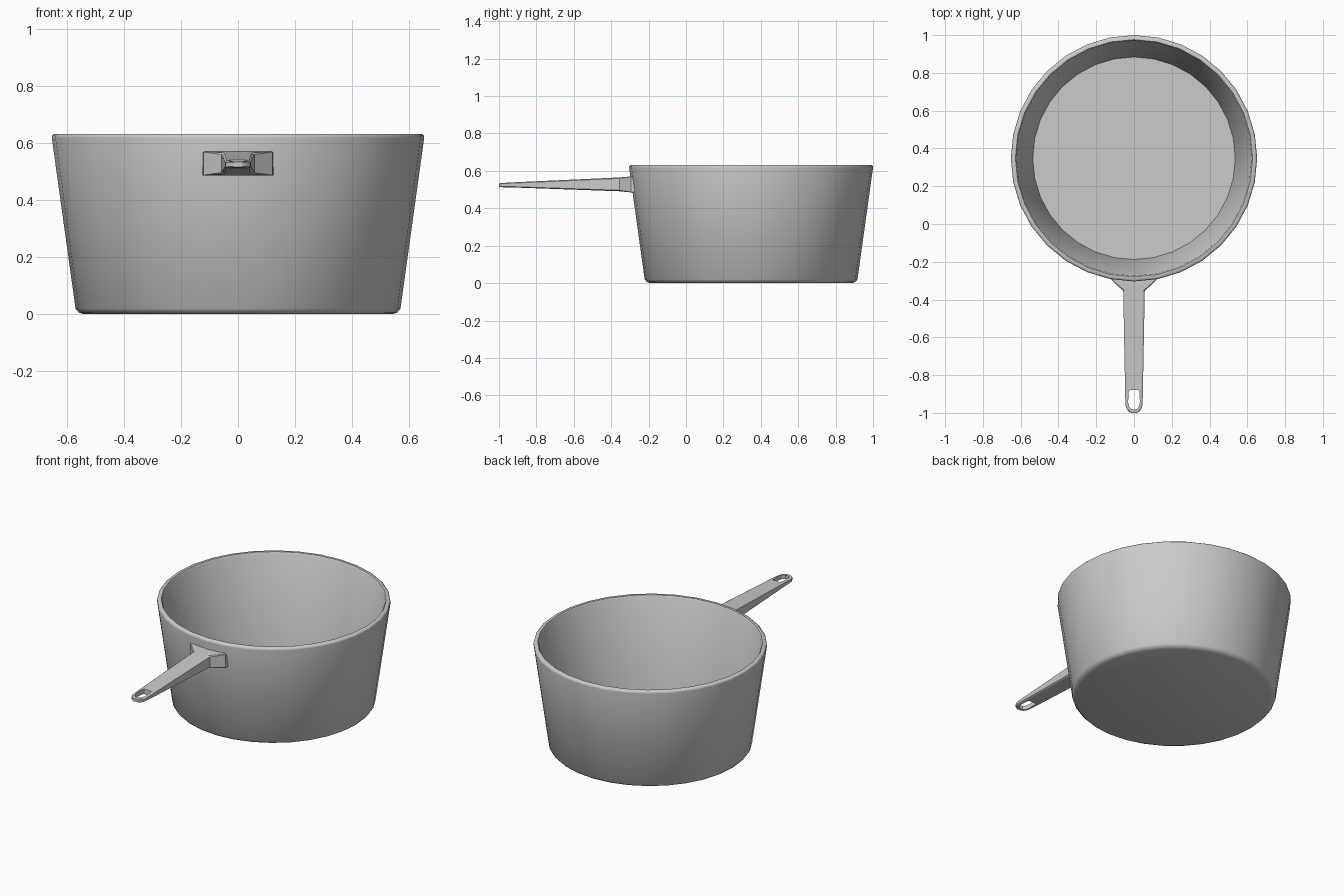
import bpy, bmesh, math

if "Cube" in bpy.data.objects:
    bpy.data.objects.remove(bpy.data.objects["Cube"])

PAN_Y = 0.348
SIDES = 32


def make_object(name, bm):
    bmesh.ops.recalc_face_normals(bm, faces=bm.faces)
    mesh = bpy.data.meshes.new(name)
    bm.to_mesh(mesh)
    bm.free()
    obj = bpy.data.objects.new(name, mesh)
    bpy.context.collection.objects.link(obj)
    return obj


def loft(name, rings):
    """Skin a list of equal-length closed rings and cap both ends."""
    bm = bmesh.new()
    loops = [[bm.verts.new(p) for p in ring] for ring in rings]
    for a, b in zip(loops, loops[1:]):
        n = len(a)
        for i in range(n):
            j = (i + 1) % n
            bm.faces.new((a[i], a[j], b[j], b[i]))
    bm.faces.new(loops[0])
    bm.faces.new(loops[-1])
    return make_object(name, bm)


def smooth(obj, degrees):
    bpy.ops.object.select_all(action='DESELECT')
    obj.select_set(True)
    bpy.context.view_layer.objects.active = obj
    bpy.ops.object.shade_smooth_by_angle(angle=math.radians(degrees))


def circle(r, z):
    return [(r * math.cos(2 * math.pi * i / SIDES),
             PAN_Y + r * math.sin(2 * math.pi * i / SIDES), z) for i in range(SIDES)]


# Pan body: outer base, flared wall, rounded rim, inner wall and floor
profile = [(0.54, 0), (0.557, 0.006), (0.569, 0.02), (0.652, 0.617), (0.651, 0.626),
           (0.644, 0.632), (0.628, 0.632), (0.622, 0.622), (0.536, 0.025)]
pan = loft("pan_body", [circle(r, z) for r, z in profile])
smooth(pan, 50)


# Handle: chamfered sections as (y, half width, bottom, top, chamfer)
def section(y, w, lo, hi, c):
    d = c * 0.6
    pts = [(-w, lo + d), (-w + c, lo), (w - c, lo), (w, lo + d),
           (w, hi - d), (w - c, hi), (-w + c, hi), (-w, hi - d)]
    return [(x, y, z) for x, z in pts]


stations = [(-0.275, 0.124, 0.485, 0.570, 0.004),
            (-0.295, 0.120, 0.485, 0.570, 0.004),
            (-0.355, 0.057, 0.491, 0.565, 0.009),
            (-0.940, 0.046, 0.512, 0.538, 0.007),
            (-0.970, 0.043, 0.512, 0.536, 0.007),
            (-0.990, 0.032, 0.513, 0.535, 0.006),
            (-1.000, 0.016, 0.515, 0.533, 0.005)]
handle = loft("handle", [section(*s) for s in stations])

# Hanging hole cut through the handle tip
half = [(0.024, -0.880), (0.029, -0.890), (0.031, -0.945), (0.024, -0.970), (0.010, -0.982)]
outline = half + [(-x, y) for x, y in reversed(half)]
cutter = loft("hole_cutter", [[(x, y, z) for x, y in outline] for z in (0.4, 0.65)])
cutter.hide_render = True
cutter.hide_set(True)
mod = handle.modifiers.new("hanging_hole", 'BOOLEAN')
mod.operation = 'DIFFERENCE'
mod.solver = 'EXACT'
mod.object = cutter
smooth(handle, 30)
